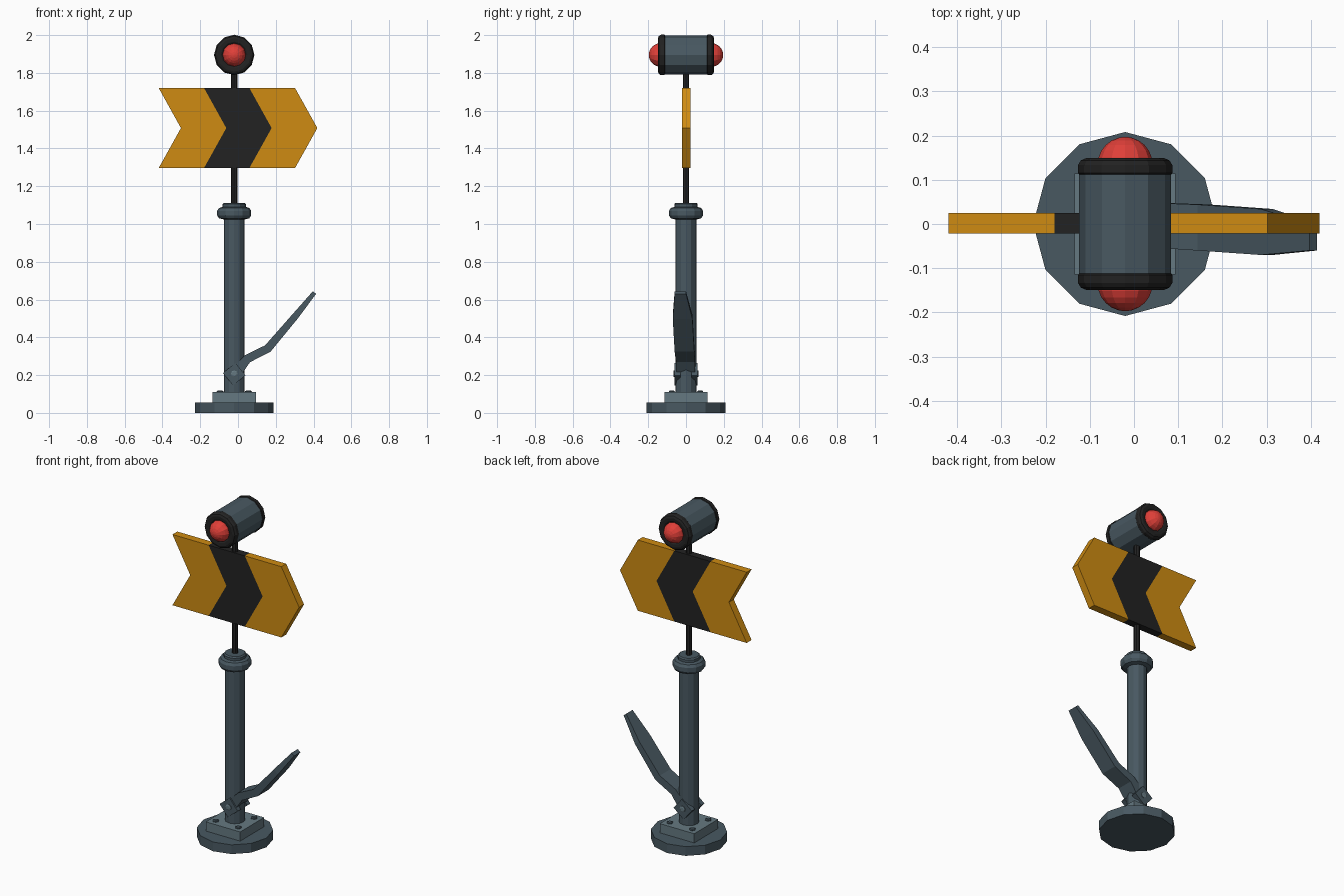
import bpy, bmesh
from math import pi, cos, sin
from mathutils import Matrix, Vector

cube = bpy.data.objects.get("Cube")
if cube:
    bpy.data.objects.remove(cube)

AXIS_X = -0.02    # the post stands slightly left of centre


def material(name, rgb):
    m = bpy.data.materials.new(name)
    m.use_nodes = True
    m.diffuse_color = (*rgb, 1)
    m.node_tree.nodes["Principled BSDF"].inputs["Base Color"].default_value = (*rgb, 1)
    return m


steel = material("dark_steel", (0.065, 0.098, 0.12))
plate_grey = material("light_steel", (0.13, 0.19, 0.22))
black = material("black", (0.016, 0.016, 0.016))
yellow = material("amber_yellow", (0.62, 0.26, 0.006))
red = material("signal_red", (0.74, 0.05, 0.04))


def finish(name, bm, *mats):
    bmesh.ops.recalc_face_normals(bm, faces=bm.faces)
    mesh = bpy.data.meshes.new(name)
    bm.to_mesh(mesh)
    bm.free()
    for m in mats:
        mesh.materials.append(m)
    ob = bpy.data.objects.new(name, mesh)
    bpy.context.collection.objects.link(ob)
    return ob


def lathe(name, profile, mat, loc, sides=12, turn=None, closed=False):
    """Spin (radius, height) points round z, turn, then move to loc."""
    bm = bmesh.new()
    rings = [[bm.verts.new((r * cos(2 * pi * i / sides), r * sin(2 * pi * i / sides), h))
              for i in range(sides)] for r, h in profile]
    pairs = list(zip(rings, rings[1:]))
    if closed:
        pairs.append((rings[-1], rings[0]))
    for a, b in pairs:
        for i in range(sides):
            j = (i + 1) % sides
            bm.faces.new((a[i], a[j], b[j], b[i]))
    if not closed:
        bm.faces.new(rings[0])
        bm.faces.new(rings[-1])
    if turn:
        bm.transform(turn)
    bm.transform(Matrix.Translation(loc))
    return finish(name, bm, mat)


def box(name, size, loc, mat, turn=None):
    bm = bmesh.new()
    bmesh.ops.create_cube(bm, size=1)
    bm.transform(Matrix.Diagonal((*size, 1)))
    if turn:
        bm.transform(turn)
    bm.transform(Matrix.Translation(loc))
    return finish(name, bm, mat)


# Base, mounting plate and its bolts
lathe("base_disc", [(0.208, 0), (0.208, 0.055)], steel, (AXIS_X, 0, 0))
box("mounting_plate", (0.228, 0.228, 0.056), (AXIS_X, 0, 0.082), plate_grey)
for sx in (-1, 1):
    for sy in (-1, 1):
        lathe("plate_bolt", [(0.018, 0.105), (0.018, 0.114), (0.012, 0.118)], steel,
              (AXIS_X + sx * 0.075, sy * 0.075, 0), 6)

# Post with rounded collar, and the thin rod above it
lathe("post", [(0.055, 0.1), (0.055, 1.04)], steel, (AXIS_X, 0, 0))
lathe("post_collar", [(0.06, 1.025), (0.08, 1.03), (0.09, 1.045), (0.09, 1.07), (0.08, 1.085),
                      (0.062, 1.09), (0.062, 1.105), (0.055, 1.112)], steel, (AXIS_X, 0, 0))
lathe("sign_rod", [(0.017, 1.1), (0.017, 1.82)], black, (AXIS_X, 0, 0), 8)

# Arrow sign: a chevron strip extruded in depth, coloured by column
MID, HALF, POINT = 1.508, 0.212, 0.118
bm = bmesh.new()
columns = []
for x in (-0.42, -0.18, 0.06, 0.302):
    columns.append([bm.verts.new((x + POINT * (1 - abs(k)), -0.021, MID + k * HALF)) for k in (-1, 0, 1)])
for a, b in zip(columns, columns[1:]):
    for k in (0, 1):
        bm.faces.new((a[k], b[k], b[k + 1], a[k + 1]))
out = bmesh.ops.extrude_face_region(bm, geom=bm.faces[:], use_keep_orig=True)
bmesh.ops.translate(bm, vec=(0, 0.046, 0),
                    verts=[g for g in out["geom"] if isinstance(g, bmesh.types.BMVert)])
for f in bm.faces:
    c = f.calc_center_median()
    s = c.x - POINT * (1 - abs(c.z - MID) / HALF)
    f.material_index = 1 if -0.179 < s < 0.059 else 0
finish("arrow_sign", bm, yellow, black)

# Lamp lying along y, with a rubber ring and a domed lens at each end
lamp = Vector((AXIS_X, 0, 1.895))
lathe("lamp_housing", [(0.104, -0.125), (0.104, 0.125)], steel, lamp, 12, Matrix.Rotation(pi / 2, 4, 'X'))
dome = [(0.062 * cos(a * pi / 12), 0.135 + 0.062 * sin(a * pi / 12)) for a in range(6)] + [(0.004, 0.197)]
for side, angle in (("front", pi / 2), ("back", -pi / 2)):
    turn = Matrix.Rotation(angle, 4, 'X')
    lathe(side + "_lamp_ring", [(0.06, 0.107), (0.1, 0.107), (0.107, 0.115), (0.107, 0.133),
                                (0.1, 0.144), (0.088, 0.149), (0.07, 0.147), (0.06, 0.14)],
          black, lamp, 12, turn, closed=True)
    lathe(side + "_lens", dome, red, lamp, 12, turn)

# Lever: bent bar lofted through (x, z, y low, y high, half thickness across)
stations = [(-0.01, 0.215, -0.05, 0.048, 0.03), (0.05, 0.287, -0.053, 0.048, 0.023),
            (0.158, 0.341, -0.06, 0.044, 0.022), (0.3, 0.508, -0.07, 0.034, 0.018),
            (0.405, 0.637, -0.06, 0.0, 0.011)]
bm = bmesh.new()
rings = []
for i, (x, z, lo, hi, t) in enumerate(stations):
    p, q = stations[max(i - 1, 0)], stations[min(i + 1, len(stations) - 1)]
    n = Vector((p[1] - q[1], 0, q[0] - p[0])).normalized() * t
    rings.append([bm.verts.new(Vector((x, y, z)) + n * s)
                  for y, s in ((lo, -1), (hi, -1), (hi, 1), (lo, 1))])
for a, b in zip(rings, rings[1:]):
    for i in range(4):
        j = (i + 1) % 4
        bm.faces.new((a[i], a[j], b[j], b[i]))
bm.faces.new(rings[0])
bm.faces.new(rings[-1])
finish("lever", bm, steel)

# Pivot lugs on both sides of the post, with bolt heads
for side, s in (("front", -1), ("back", 1)):
    box(side + "_pivot_lug", (0.085, 0.03, 0.085), (AXIS_X, s * 0.045, 0.205), steel,
        Matrix.Rotation(pi / 4 + 0.1, 4, 'Y'))
    lathe(side + "_pivot_bolt", [(0.018, 0.05), (0.018, 0.064), (0.012, 0.067)], plate_grey,
          (AXIS_X, 0, 0.207), 8, Matrix.Rotation(-s * pi / 2, 4, 'X'))
